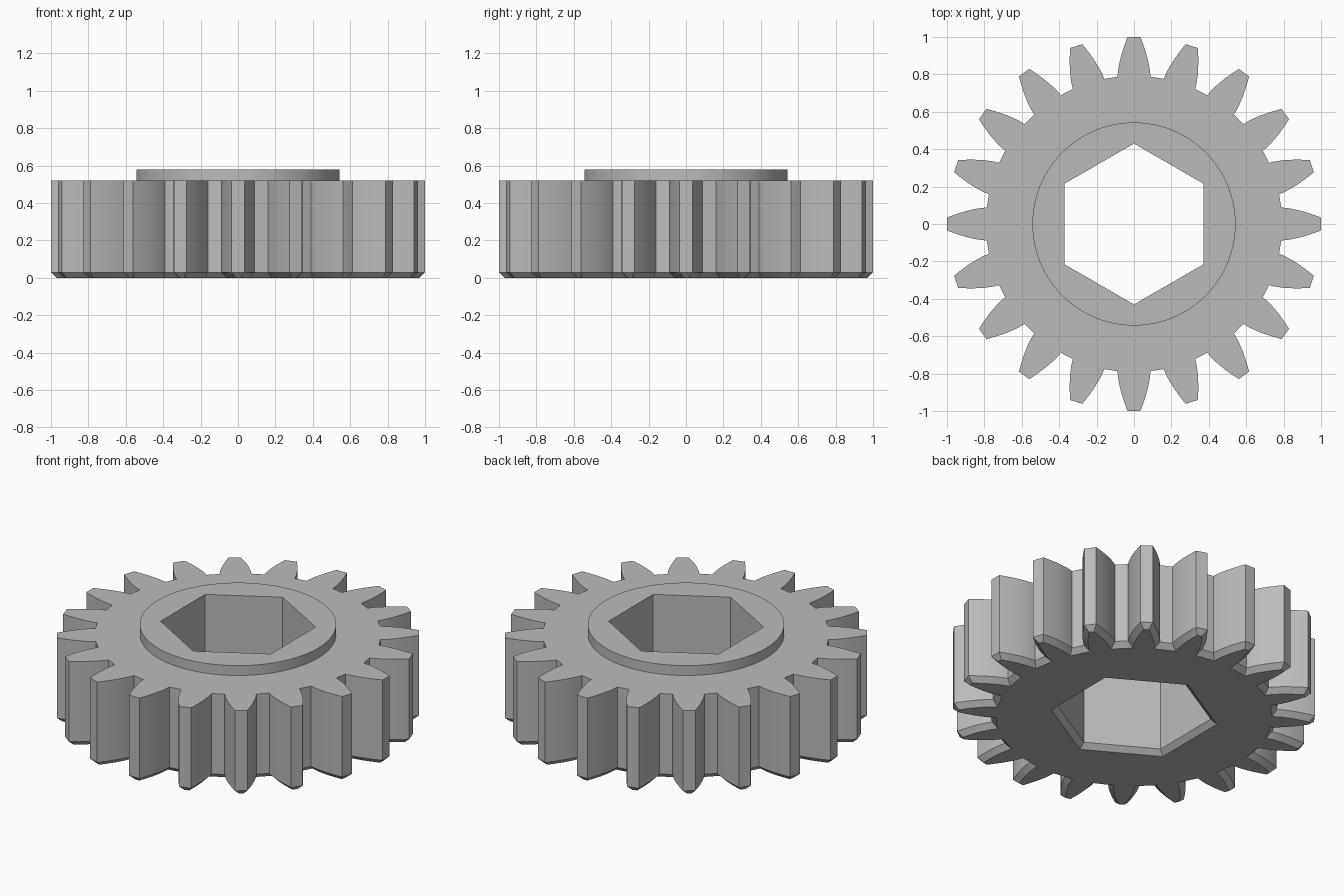
import bpy, bmesh, math
from mathutils import Vector

TEETH = 20
GEAR_TOP, HUB_TOP, CHAMFER = 0.52, 0.58, 0.03
ROOT_Y, ROOT_HALF, TIP_HALF = 0.787, 0.088, 0.034
HUB_RADIUS, HEX_RADIUS = 0.543, 0.43
FLANK_STEPS = 8

if "Cube" in bpy.data.objects:
    bpy.data.objects.remove(bpy.data.objects["Cube"])


def polar(radius, angle):
    return Vector((radius * math.cos(angle), radius * math.sin(angle)))


def polygon(radius, sides, start=0.0):
    return [polar(radius, start + math.tau * i / sides) for i in range(sides)]


def gear_outline():
    """Counter-clockwise outline with convex, curved tooth flanks."""
    flank = []
    for i in range(FLANK_STEPS + 1):
        t = i / FLANK_STEPS
        half = ROOT_HALF - (ROOT_HALF - TIP_HALF) * t ** 1.6
        flank.append((ROOT_Y + (1 - ROOT_Y) * t, half))
    points = []
    for tooth in range(TEETH):
        a = math.tau * tooth / TEETH
        out, side = polar(1, a), polar(1, a + math.pi / 2)
        points += [out * r - side * w for r, w in flank]
        points += [out * r + side * w for r, w in reversed(flank)]
    return points


def inset(points, d):
    """Mitred offset of a counter-clockwise outline, inward when d > 0."""
    result = []
    for i, p in enumerate(points):
        e1 = (p - points[i - 1]).normalized()
        e2 = (points[(i + 1) % len(points)] - p).normalized()
        n1, n2 = Vector((-e1.y, e1.x)), Vector((-e2.y, e2.x))
        result.append(p + (n1 + n2) * (d / (1 + n1.dot(n2))))
    return result


bm = bmesh.new()


def ring(points, z):
    verts = [bm.verts.new((p.x, p.y, z)) for p in points]
    for i, v in enumerate(verts):
        bm.edges.new((verts[i - 1], v))
    return verts


def wall(lower, upper):
    for i in range(len(lower)):
        bm.faces.new((lower[i - 1], lower[i], upper[i], upper[i - 1]))


def flat_ring(outer, inner):
    edges = []
    for loop in (outer, inner):
        edges += [bm.edges.get((loop[i - 1], loop[i])) for i in range(len(loop))]
    bmesh.ops.triangle_fill(bm, edges=edges, use_beauty=True)


# Toothed rim with a chamfered lower edge
outline = gear_outline()
rim_base = ring(inset(outline, CHAMFER), 0)
rim_low = ring(outline, CHAMFER)
rim_top = ring(outline, GEAR_TOP)
wall(rim_base, rim_low)
wall(rim_low, rim_top)

# Raised round hub
circle = polygon(HUB_RADIUS, 96)
hub_low = ring(circle, GEAR_TOP)
hub_high = ring(circle, HUB_TOP)
wall(hub_low, hub_high)

# Hexagonal bore, chamfered at the bottom
hexagon = polygon(HEX_RADIUS, 6, math.pi / 6)
bore_base = ring(inset(hexagon, -CHAMFER), 0)
bore_low = ring(hexagon, CHAMFER)
bore_top = ring(hexagon, HUB_TOP)
wall(bore_base, bore_low)
wall(bore_low, bore_top)

# Flat faces joining the rings
flat_ring(rim_base, bore_base)
flat_ring(rim_top, hub_low)
flat_ring(hub_high, bore_top)
bmesh.ops.recalc_face_normals(bm, faces=bm.faces[:])

mesh = bpy.data.meshes.new("gear")
bm.to_mesh(mesh)
bm.free()
gear = bpy.data.objects.new("gear", mesh)
bpy.context.collection.objects.link(gear)

# Plain grey material
grey = bpy.data.materials.new("grey")
grey.use_nodes = True
colour = (0.5, 0.5, 0.5, 1)
grey.diffuse_color = colour
grey.node_tree.nodes["Principled BSDF"].inputs["Base Color"].default_value = colour
mesh.materials.append(grey)

bpy.ops.object.select_all(action='DESELECT')
gear.select_set(True)
bpy.context.view_layer.objects.active = gear
bpy.ops.object.shade_smooth_by_angle(angle=math.radians(25))
